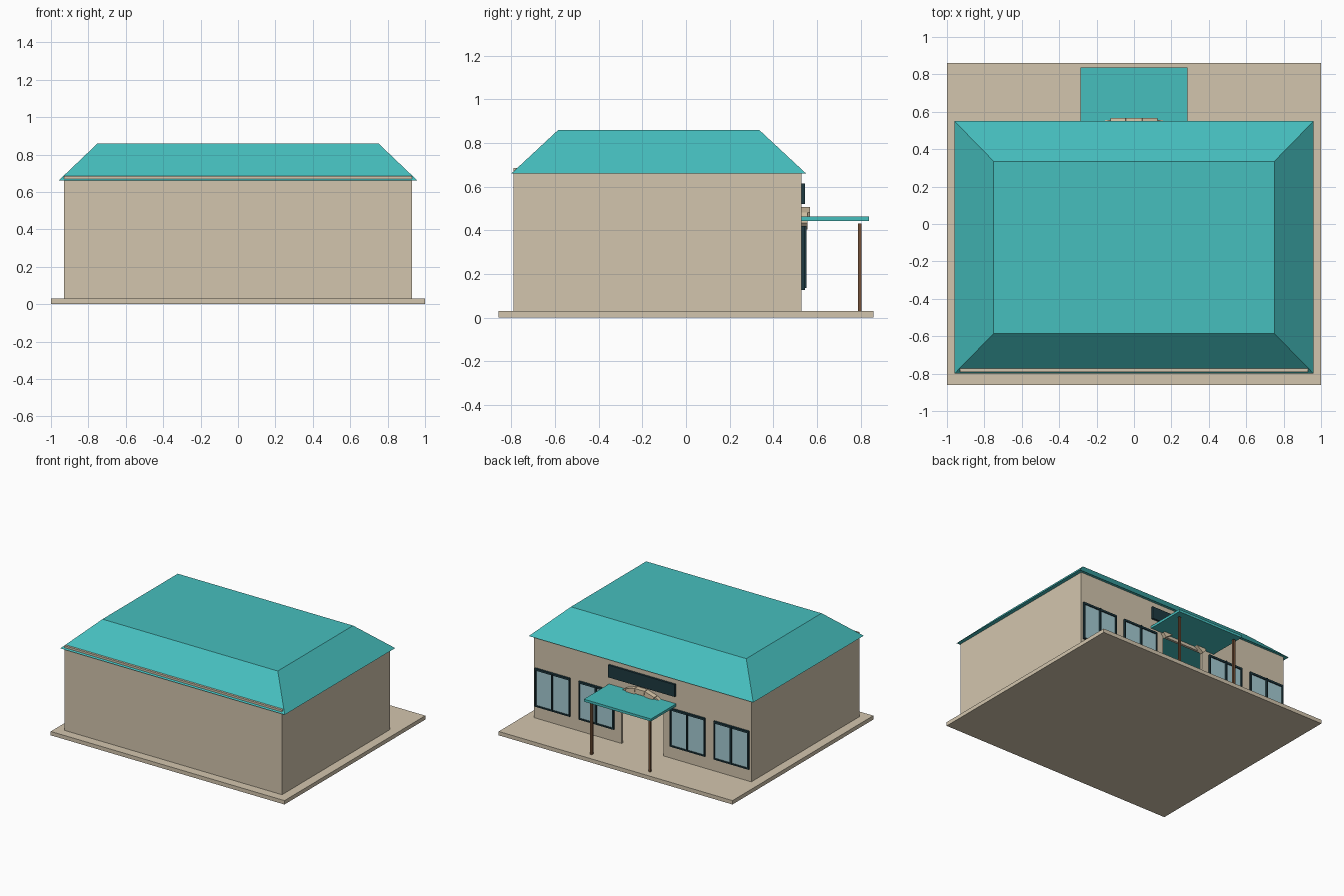
import bpy, bmesh, math

if "Cube" in bpy.data.objects:
    bpy.data.objects.remove(bpy.data.objects["Cube"])


def material(name, rgb):
    m = bpy.data.materials.new(name)
    m.diffuse_color = (*rgb, 1)
    m.use_nodes = True
    m.node_tree.nodes["Principled BSDF"].inputs["Base Color"].default_value = m.diffuse_color
    return m


TAN = material("tan plaster", (0.65, 0.56, 0.42))
TEAL = material("teal roofing", (0.061, 0.52, 0.515))
GLASS = material("pale blue glass", (0.376, 0.60, 0.65))
DARK = material("dark blue frame", (0.013, 0.042, 0.053))
BROWN = material("brown wood", (0.171, 0.08, 0.038))
STONE = material("light stone", (0.72, 0.59, 0.41))


def mesh_object(name, verts, faces, mat):
    bm = bmesh.new()
    vs = [bm.verts.new(v) for v in verts]
    for f in faces:
        bm.faces.new([vs[i] for i in f])
    bmesh.ops.recalc_face_normals(bm, faces=bm.faces)
    me = bpy.data.meshes.new(name)
    bm.to_mesh(me)
    bm.free()
    me.materials.append(mat)
    ob = bpy.data.objects.new(name, me)
    bpy.context.collection.objects.link(ob)
    return ob


HEX = [(0, 1, 2, 3), (4, 5, 6, 7), (0, 1, 5, 4), (1, 2, 6, 5), (2, 3, 7, 6), (3, 0, 4, 7)]


def rect(x, y, z):
    return [(x[0], y[0], z), (x[1], y[0], z), (x[1], y[1], z), (x[0], y[1], z)]


def box(name, x, y, z, mat):
    return mesh_object(name, rect(x, y, z[0]) + rect(x, y, z[1]), HEX, mat)


# Ground slab
box("base_slab", (-1, 1), (-0.86, 0.86), (0, 0.03), TAN)

# Hollow walls; the front wall rises slightly through the roof slope
T = 0.02
box("front_wall", (-0.93, 0.93), (-0.79, -0.79 + T), (0.03, 0.685), TAN)
for side, s in (("right", 1), ("left", -1)):
    box(side + "_wall", sorted((s * 0.93, s * (0.93 - T))), (-0.79 + T, 0.53 - T), (0.03, 0.665), TAN)

# Back wall as one outline with the doorway notched out
outline = [(-0.93, 0.03), (-0.18, 0.03), (-0.18, 0.42), (0.18, 0.42),
           (0.18, 0.03), (0.93, 0.03), (0.93, 0.665), (-0.93, 0.665)]
n = len(outline)
mesh_object("back_wall",
            [(x, y, z) for y in (0.53 - T, 0.53) for x, z in outline],
            [tuple(range(n)), tuple(range(n, 2 * n))]
            + [(i, (i + 1) % n, (i + 1) % n + n, i + n) for i in range(n)], TAN)

# Hipped roof with a flat top
mesh_object("roof", rect((-0.96, 0.96), (-0.80, 0.55), 0.66)
            + rect((-0.75, 0.75), (-0.585, 0.335), 0.86), HEX, TEAL)

# Two-pane windows
for k, c in enumerate((-0.765, -0.39, 0.39, 0.765)):
    tag = f"_{k + 1}"
    w, z0, z1, f = 0.15, 0.125, 0.42, 0.01
    box("window_glass" + tag, (c - w + f, c + w - f), (0.53, 0.537), (z0 + f, z1 - f), GLASS)
    for s in (-1, 1):
        box("window_jamb" + tag, sorted((c + s * w, c + s * (w - f))), (0.53, 0.545), (z0, z1), DARK)
    box("window_sill" + tag, (c - w, c + w), (0.53, 0.545), (z0, z0 + f), DARK)
    box("window_head" + tag, (c - w, c + w), (0.53, 0.545), (z1 - 0.015, z1), DARK)
    box("window_mullion" + tag, (c - 0.005, c + 0.005), (0.53, 0.552), (z0 + 0.01, z1), DARK)

# Blank sign panel over the entrance
box("sign_panel", (-0.285, 0.285), (0.53, 0.546), (0.52, 0.615), DARK)

# Entrance canopy on two posts
box("canopy", (-0.287, 0.287), (0.53, 0.838), (0.443, 0.462), TEAL)
for s in (-1, 1):
    box("canopy_post", (s * 0.25 - 0.008, s * 0.25 + 0.008), (0.787, 0.803), (0.03, 0.43), BROWN)

# Arch of five stones above the door
N, HALF, CZ, RI, RO = 5, math.radians(43), 0.22, 0.25, 0.29
for k in range(N):
    a0 = -HALF + 2 * HALF * k / N + 0.006
    a1 = -HALF + 2 * HALF * (k + 1) / N - 0.006
    depth = 0.556 if k in (0, N - 1) else 0.568
    ring = [(RI, a0), (RO, a0), (RO, a1), (RI, a1)]
    mesh_object(f"arch_stone_{k + 1}",
                [(r * math.sin(a), y, CZ + r * math.cos(a)) for y in (0.525, depth) for r, a in ring],
                HEX, STONE)
